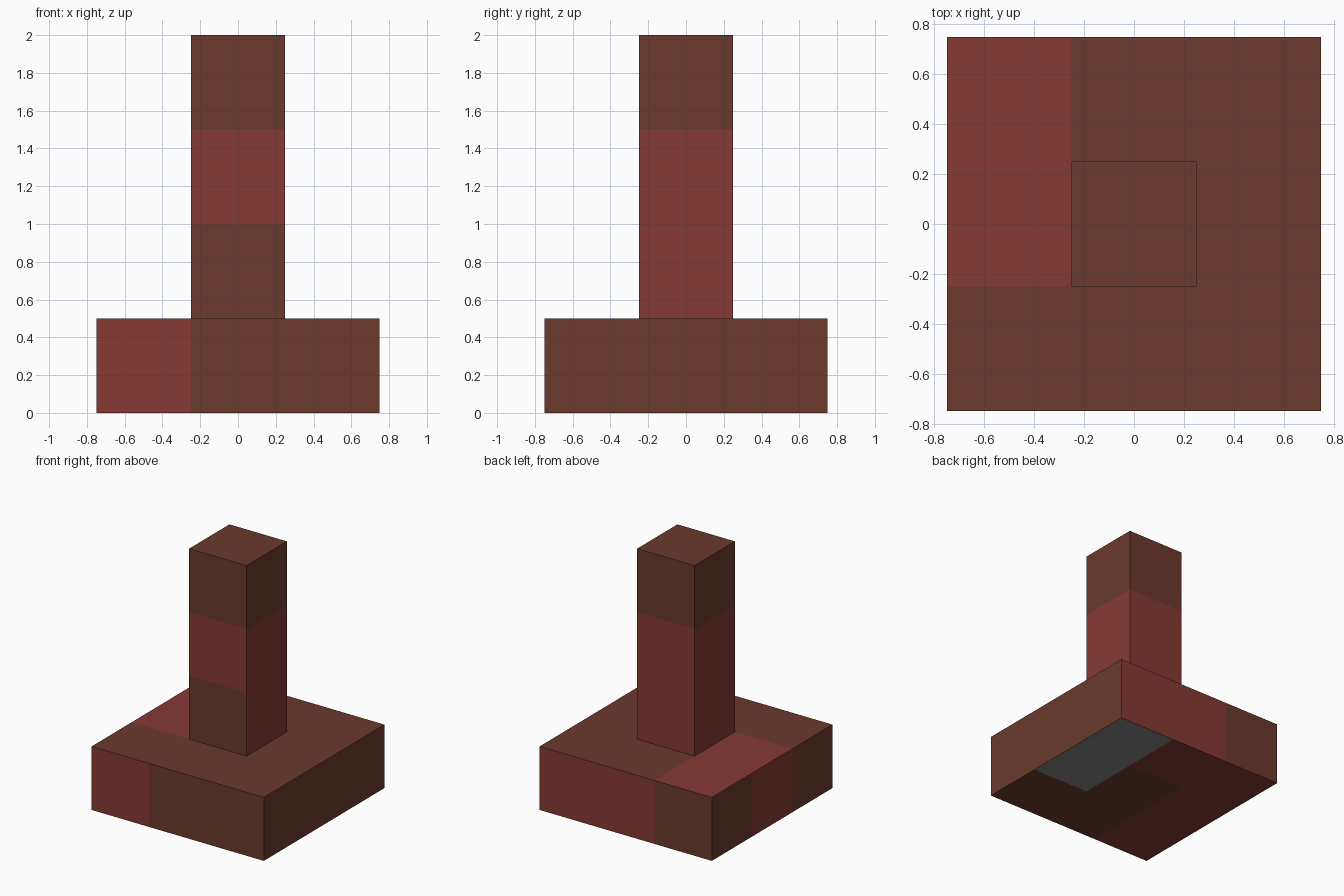
import bpy, bmesh
from mathutils import Matrix, Vector

if "Cube" in bpy.data.objects:
    bpy.data.objects.remove(bpy.data.objects["Cube"])


def material(name, r, g, b):
    # sRGB 0-255 to linear
    lin = [((c / 255 + 0.055) / 1.055) ** 2.4 for c in (r, g, b)]
    m = bpy.data.materials.new(name)
    m.diffuse_color = (*lin, 1)
    m.use_nodes = True
    m.node_tree.nodes["Principled BSDF"].inputs["Base Color"].default_value = m.diffuse_color
    return m


BROWN, RED, GREY = 0, 1, 2
MATS = [material("brown", 107, 58, 44),
        material("brick_red", 134, 58, 52),
        material("grey", 130, 130, 130)]


def block(name, width, z0, z1, cuts, rule):
    """Square block, cut along planes (axis, position), coloured by a rule."""
    bm = bmesh.new()
    bmesh.ops.create_cube(bm, size=1, matrix=Matrix.Translation((0, 0, (z0 + z1) / 2))
                          @ Matrix.Diagonal((width, width, z1 - z0, 1)))
    for axis, pos in cuts:
        no = Vector((0, 0, 0))
        no[axis] = 1
        bmesh.ops.bisect_plane(bm, geom=bm.verts[:] + bm.edges[:] + bm.faces[:],
                               plane_co=no * pos, plane_no=no)
    bm.normal_update()
    for f in bm.faces:
        f.material_index = rule(f.normal, f.calc_center_median())
    me = bpy.data.meshes.new(name)
    bm.to_mesh(me)
    bm.free()
    for m in MATS:
        me.materials.append(m)
    ob = bpy.data.objects.new(name, me)
    bpy.context.collection.objects.link(ob)
    return ob


# Patchwork colours of the base, by side
def base_colour(n, c):
    if n.z > 0.5:
        red = c.x < -0.25 and c.y > -0.25
    elif n.z < -0.5:
        if c.x > 0.25 and c.y > -0.25:
            return GREY
        red = c.x < -0.25 or (c.x < 0.25 and c.y > 0.25)
    elif n.y < -0.5:
        red = c.x < -0.25
    elif n.y > 0.5:
        red = c.x > -0.25
    elif n.x < -0.5:
        red = abs(c.y) < 0.25
    else:
        red = False
    return RED if red else BROWN


# Pillar: red band, which stops half way down on the front
def pillar_colour(n, c):
    low = 1.0 if n.y < -0.5 else 0.5
    return RED if abs(n.z) < 0.5 and low < c.z < 1.5 else BROWN


block("base", 1.5, 0, 0.5, [(a, p) for a in (0, 1) for p in (-0.25, 0.25)], base_colour)
block("pillar", 0.5, 0.5, 2, [(2, 1.0), (2, 1.5)], pillar_colour)
